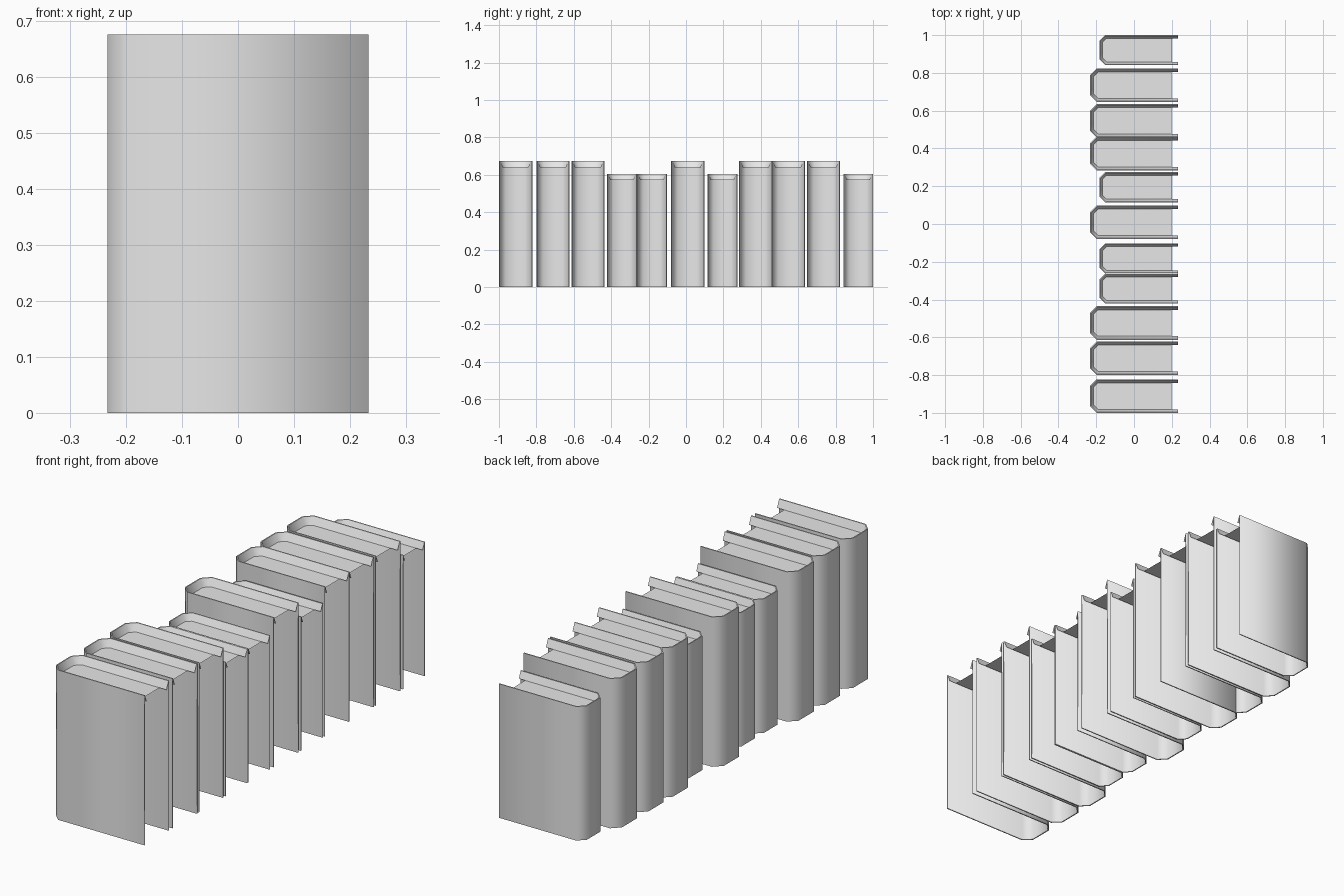
import bpy, bmesh

cube = bpy.data.objects.get("Cube")
if cube:
    bpy.data.objects.remove(cube, do_unlink=True)

grey = bpy.data.materials.new("plain_grey")
grey.use_nodes = True
grey.diffuse_color = (0.8, 0.8, 0.8, 1)
grey.node_tree.nodes["Principled BSDF"].inputs["Base Color"].default_value = (0.8, 0.8, 0.8, 1)

# Shared proportions of a full-size book
DEPTH, WIDTH, HEIGHT = 0.465, 0.178, 0.675
BOARD = 0.005        # cover thickness
GUTTER = 0.019       # inset of the page top from the cover
RECESS = 0.035       # drop of the page top below the cover
FORE_EDGE = 0.2325   # open side of every book


def u_path(inset, depth=DEPTH):
    """U-shaped section with a chamfered spine, from one board to the other."""
    half = [(depth, inset), (0.035 + 0.4 * inset, inset), (inset, 0.035 + 0.4 * inset)]
    return half + [(x, WIDTH - y) for x, y in reversed(half)]


def finish(name, bm, place):
    size, y0 = place
    for v in bm.verts:
        v.co = (FORE_EDGE + (v.co.x - DEPTH) * size, y0 + v.co.y * size, v.co.z * size)
    for f in bm.faces:
        f.smooth = True
    # Keep the horizontal rims crisp, let the walls shade round the spine
    for e in bm.edges:
        if abs(e.verts[0].co.z - e.verts[1].co.z) < 0.0001:
            e.smooth = False
    mesh = bpy.data.meshes.new(name)
    bm.to_mesh(mesh)
    bm.free()
    mesh.materials.append(grey)
    bpy.context.collection.objects.link(bpy.data.objects.new(name, mesh))


def ring(bm, path, z):
    return [bm.verts.new((x, y, z)) for x, y in path]


def make_cover(name, place):
    bm = bmesh.new()
    outer, inner = u_path(0), u_path(BOARD)
    rings = [(ring(bm, outer, z), ring(bm, inner, z)) for z in (0, HEIGHT)]
    loops = [o + i[::-1] for o, i in rings]
    low, high = loops
    for k in range(len(low)):
        n = (k + 1) % len(low)
        bm.faces.new((low[k], low[n], high[n], high[k]))
    # Thin rims along the bottom and top of the boards
    for o, i in rings:
        for k in range(len(o) - 1):
            bm.faces.new((o[k], o[k + 1], i[k + 1], i[k]))
    bmesh.ops.recalc_face_normals(bm, faces=bm.faces)
    finish(name, bm, place)


def make_lining(name, place):
    # Sloping strip from the cover rim down to the page top
    bm = bmesh.new()
    top = ring(bm, u_path(BOARD), HEIGHT)
    base = ring(bm, u_path(GUTTER), HEIGHT - RECESS)
    for k in range(len(top) - 1):
        f = bm.faces.new((top[k], top[k + 1], base[k + 1], base[k]))
        f.normal_update()
        if f.normal.z < 0:
            f.normal_flip()
    finish(name, bm, place)


def make_pages(name, place):
    # Flat page top, stopping short of the boards
    bm = bmesh.new()
    f = bm.faces.new(ring(bm, u_path(GUTTER, DEPTH - 0.035), HEIGHT - RECESS))
    f.normal_update()
    if f.normal.z < 0:
        f.normal_flip()
    finish(name, bm, place)


# Row of books: size and starting y
TALL, SHORT = 1.0, 0.895
row = [
    (TALL, -1.0), (TALL, -0.8), (TALL, -0.613), (SHORT, -0.422), (SHORT, -0.262),
    (TALL, -0.08), (SHORT, 0.115), (TALL, 0.284), (TALL, 0.457), (TALL, 0.646),
    (SHORT, 0.841),
]
for number, place in enumerate(row, 1):
    make_cover(f"book_{number}_cover", place)
    make_lining(f"book_{number}_lining", place)
    make_pages(f"book_{number}_page_top", place)
